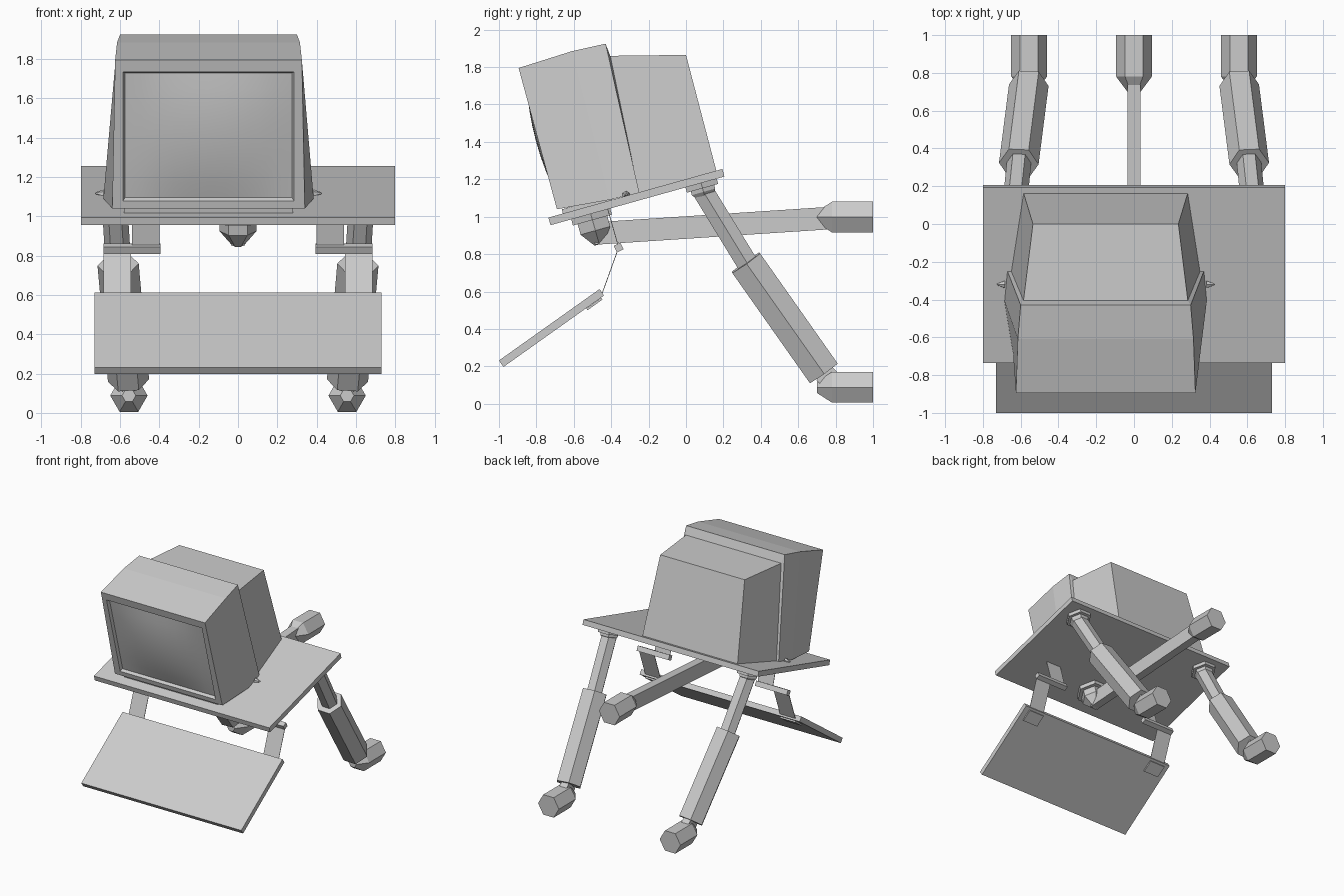
import bpy, bmesh, math
from mathutils import Vector

cube = bpy.data.objects.get("Cube")
if cube:
    bpy.data.objects.remove(cube, do_unlink=True)

grey = bpy.data.materials.new("plain grey")
grey.use_nodes = True
grey.diffuse_color = (0.6, 0.6, 0.6, 1)
grey.node_tree.nodes["Principled BSDF"].inputs["Base Color"].default_value = (0.6, 0.6, 0.6, 1)


def finish(name, bm):
    bmesh.ops.recalc_face_normals(bm, faces=bm.faces)
    mesh = bpy.data.meshes.new(name)
    bm.to_mesh(mesh)
    bm.free()
    mesh.materials.append(grey)
    obj = bpy.data.objects.new(name, mesh)
    bpy.context.collection.objects.link(obj)
    return obj


def loft(name, rings):
    """Closed solid through a row of equal-sized rings of points."""
    bm = bmesh.new()
    rows = [[bm.verts.new(p) for p in ring] for ring in rings]
    n = len(rows[0])
    for a, b in zip(rows, rows[1:]):
        for i in range(n):
            j = (i + 1) % n
            bm.faces.new((a[i], a[j], b[j], b[i]))
    bm.faces.new(rows[0])
    bm.faces.new(rows[-1])
    return finish(name, bm)


def cross_axes(p, q):
    d = (q - p).normalized()
    side = Vector((1, 0, 0))
    side = (side - d * d.dot(side)).normalized()
    return side, d.cross(side)


def slab(name, p, q, width, thick):
    """Rectangular bar along p to q."""
    p, q = Vector(p), Vector(q)
    s, t = cross_axes(p, q)
    corners = [(-1, -1), (1, -1), (1, 1), (-1, 1)]
    return loft(name, [[c + s * a * width / 2 + t * b * thick / 2 for a, b in corners]
                       for c in (p, q)])


def hexagon(name, p, q, stations):
    """Six-sided bar along p to q; stations are (fraction, radius)."""
    p, q = Vector(p), Vector(q)
    s, t = cross_axes(p, q)
    angles = [math.tau * i / 6 for i in range(6)]
    return loft(name, [[p.lerp(q, f) + s * r * math.cos(a) + t * r * math.sin(a)
                        for a in angles] for f, r in stations])


# Sloping shelf
shelf_a, shelf_b = Vector((0, -0.73, 0.975)), Vector((0, 0.2, 1.235))
slab("shelf", shelf_a, shelf_b, 1.6, 0.042)
down = Vector((0, 0.27, -0.963))


def under_shelf(x, y):
    point = shelf_a.lerp(shelf_b, (y - shelf_a.y) / (shelf_b.y - shelf_a.y))
    return Vector((x, point.y, point.z)) + down * 0.02


# Display housing, from the back to the recessed front opening
MID = -0.15
low, high = Vector((0, -0.69, 1.04)), Vector((0, -0.895, 1.795))
out = Vector((0, -0.965, -0.262))


def front_point(x, v, depth=0):
    return low.lerp(high, v) + out * depth + Vector((MID + x, 0, 0))


def section(yb, zb, wb, yt, zt, wt):
    return [Vector(c) for c in ((MID - wb, yb, zb), (MID + wb, yb, zb),
                                (MID + wt, yt, zt), (MID - wt, yt, zt))]


def opening(half, v0, v1, depth):
    return [front_point(x, v, depth) for x, v in
            ((-half, v0), (half, v0), (half, v1), (-half, v1))]


loft("display_housing", [
    section(0.165, 1.235, 0.435, 0.0, 1.865, 0.385),
    section(-0.25, 1.12, 0.5, -0.405, 1.86, 0.435),
    section(-0.25, 1.13, 0.52, -0.43, 1.925, 0.45),
    section(-0.41, 1.09, 0.535, -0.61, 1.885, 0.465),
    section(low.y, low.z, 0.49, high.y, high.z, 0.475),
    opening(0.435, 0.05, 0.92, 0),
    opening(0.425, 0.065, 0.905, -0.025)])

# Bulging screen
bm = bmesh.new()
COLS, ROWS = 10, 8
grid = []
for j in range(ROWS + 1):
    b = 2 * j / ROWS - 1
    grid.append([])
    for i in range(COLS + 1):
        a = 2 * i / COLS - 1
        depth = -0.022 + 0.035 * (1 - a * a) * (1 - b * b)
        grid[-1].append(bm.verts.new(front_point(a * 0.425, 0.485 + b * 0.42, depth)))
for j in range(ROWS):
    for i in range(COLS):
        bm.faces.new((grid[j][i], grid[j][i + 1], grid[j + 1][i + 1], grid[j + 1][i]))
screen = finish("screen", bm)
screen.data.polygons.foreach_set("use_smooth", [True] * len(screen.data.polygons))

# Chin strip and swivel studs
slab("chin_strip", (MID, -0.66, 1.025), (MID, -0.4, 1.095), 0.86, 0.03)
for side, label in ((1, "left"), (-1, "right")):
    x = MID + side * 0.535
    hexagon(label + "_stud", (x, -0.32, 1.115), (x + side * 0.04, -0.32, 1.118),
            [(0, 0.022), (1, 0.004)])


# Wall socket at the end of each arm
def socket(name, x, z):
    hexagon(name, (x, 0.7, z), (x, 1.0, z), [(0, 0.035), (0.27, 0.095), (1, 0.095)])


# Central arm with its pivot
pivot = under_shelf(0, -0.515)
hexagon("center_flange", pivot, pivot + down * 0.035, [(0, 0.125), (1, 0.125)])
hexagon("center_pivot", pivot, pivot + down * 0.17, [(0, 0.095), (0.55, 0.095), (1, 0.03)])
slab("center_arm", (0, -0.49, 0.91), (0, 0.88, 1.0), 0.068, 0.12)
socket("center_socket", 0, 0.998)

for side, label in ((1, "left_"), (-1, "right_")):
    # Telescopic rear leg
    top = under_shelf(side * 0.635, 0.075)
    sleeve_top = Vector((side * 0.61, 0.32, 0.754))
    sleeve_end = Vector((side * 0.557, 0.735, 0.165))
    hexagon(label + "leg_flange", top, top + down * 0.03, [(0, 0.1), (1, 0.1)])
    hexagon(label + "leg_pivot", top, top + down * 0.1, [(0, 0.075), (0.5, 0.075), (1, 0.035)])
    hexagon(label + "leg_rod", top + Vector((0, -0.01, -0.01)), sleeve_top.lerp(sleeve_end, 0.1),
            [(0, 0.065), (1, 0.065)])
    hexagon(label + "leg_sleeve", sleeve_top, sleeve_end, [(0, 0.105), (1, 0.105)])
    slab(label + "leg_tongue", sleeve_end, (side * 0.555, 0.82, 0.08), 0.065, 0.11)
    socket(label + "leg_socket", side * 0.555, 0.088)

    # Tray hanger: cross bar, upper strap, lower strap and its folded foot
    slab(label + "hanger_bar", (side * 0.54, -0.378, 0.826), (side * 0.54, -0.342, 0.844),
         0.29, 0.04)
    slab(label + "upper_strap", (side * 0.47, -0.36, 0.835), (side * 0.47, -0.42, 1.045),
         0.14, 0.004)
    slab(label + "lower_strap", (side * 0.615, -0.36, 0.835), (side * 0.615, -0.45, 0.585),
         0.14, 0.004)
    slab(label + "strap_foot", (side * 0.615, -0.45, 0.562), (side * 0.615, -0.53, 0.505),
         0.14, 0.012)

# Sloping tray
slab("tray", (0, -0.988, 0.214), (0, -0.45, 0.596), 1.46, 0.042)
